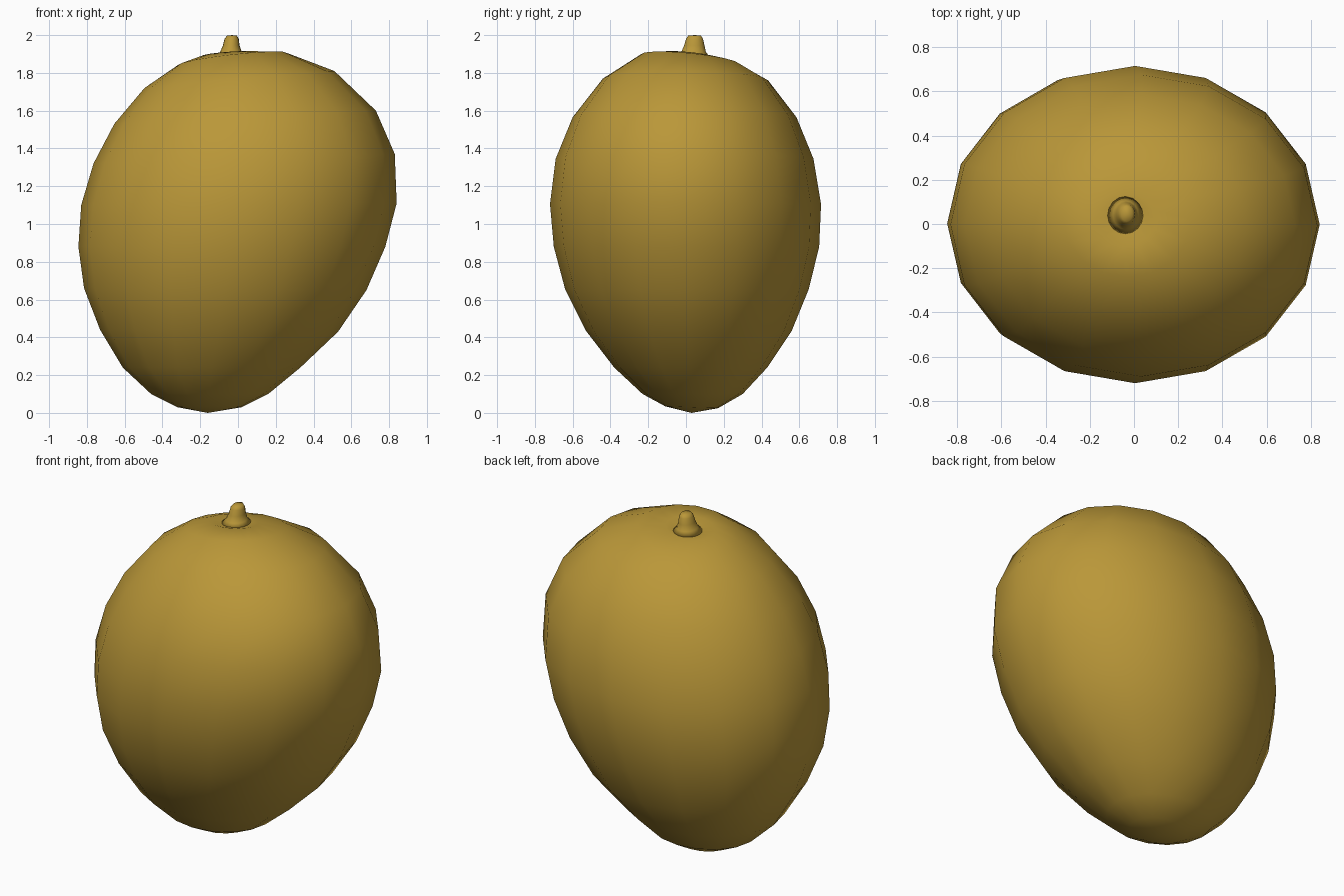
import bpy
import bmesh
from math import sin, cos, tau

SIDES = 16

if "Cube" in bpy.data.objects:
    bpy.data.objects.remove(bpy.data.objects["Cube"], do_unlink=True)

skin = bpy.data.materials.new("golden skin")
skin.use_nodes = True
colour = (0.49, 0.31, 0.04, 1)
skin.diffuse_color = colour
skin.node_tree.nodes["Principled BSDF"].inputs["Base Color"].default_value = colour


def loft(name, rings, bottom, top):
    """Skin tilted elliptical rings between two pole points.
    Ring: left x, right x, front y, back y, z at left, z at right, rise to back."""
    bm = bmesh.new()
    loops = []
    for xl, xr, yf, yb, zl, zr, rise in rings:
        loop = []
        for i in range(SIDES):
            c, s = cos(tau * i / SIDES), sin(tau * i / SIDES)
            loop.append(bm.verts.new(((xl + xr) / 2 + c * (xr - xl) / 2,
                                      (yf + yb) / 2 + s * (yb - yf) / 2,
                                      (zl + zr) / 2 + c * (zr - zl) / 2 + s * rise)))
        loops.append(loop)
    low, high = bm.verts.new(bottom), bm.verts.new(top)
    for i in range(SIDES):
        j = (i + 1) % SIDES
        for a, b in zip(loops, loops[1:]):
            bm.faces.new((a[i], a[j], b[j], b[i]))
        bm.faces.new((low, loops[0][j], loops[0][i]))
        bm.faces.new((high, loops[-1][i], loops[-1][j]))
    bmesh.ops.recalc_face_normals(bm, faces=bm.faces)
    for face in bm.faces:
        face.smooth = True
    mesh = bpy.data.meshes.new(name)
    bm.to_mesh(mesh)
    bm.free()
    mesh.materials.append(skin)
    obj = bpy.data.objects.new(name, mesh)
    bpy.context.collection.objects.link(obj)
    return obj


# Lopsided fruit body with a shallow dip around the stalk
loft("fruit_body", [
    (-.32, .02, -.11, .17, .03, .03, -.005),
    (-.46, .16, -.23, .30, .10, .10, 0),
    (-.61, .33, -.38, .43, .24, .24, 0),
    (-.73, .53, -.53, .56, .44, .43, 0),
    (-.815, .68, -.64, .65, .66, .65, 0),
    (-.845, .78, -.70, .705, .88, .88, 0),
    (-.83, .84, -.72, .715, 1.10, 1.11, 0),
    (-.765, .83, -.69, .675, 1.32, 1.37, 0),
    (-.655, .73, -.60, .585, 1.53, 1.60, 0),
    (-.495, .51, -.44, .435, 1.72, 1.81, -.005),
    (-.32, .26, -.24, .28, 1.84, 1.905, -.025),
    (-.19, .10, -.10, .14, 1.89, 1.91, -.012),
    (-.10, .03, -.03, .10, 1.885, 1.89, 0),
], (-.16, .03, 0), (-.03, .04, 1.885))

# Short stalk, flared where it meets the body
loft("stalk", [
    (-.12, .045, -.05, .125, 1.885, 1.89, 0),
    (-.095, .02, -.025, .105, 1.91, 1.91, 0),
    (-.08, .008, -.01, .098, 1.945, 1.945, 0),
    (-.071, .004, 0, .09, 1.98, 1.98, 0),
    (-.058, -.006, .012, .08, 1.997, 1.997, 0),
], (-.03, .04, 1.88), (-.032, .046, 2.0))
